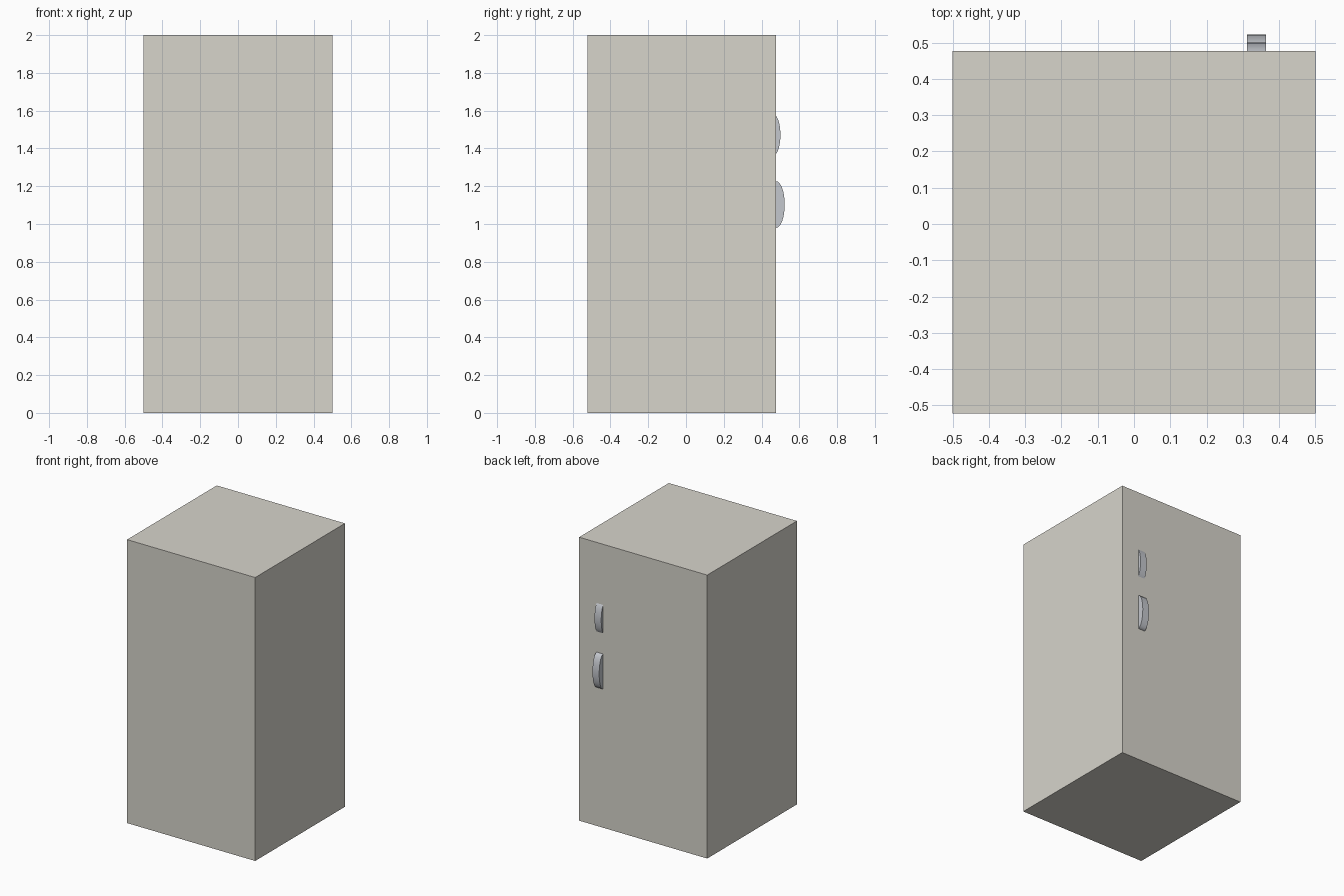
import bpy, bmesh, math

if "Cube" in bpy.data.objects:
    bpy.data.objects.remove(bpy.data.objects["Cube"])

FRONT = 0.4775   # door plane


def material(name, rgb):
    m = bpy.data.materials.new(name)
    m.diffuse_color = (*rgb, 1)
    m.use_nodes = True
    m.node_tree.nodes["Principled BSDF"].inputs["Base Color"].default_value = m.diffuse_color
    return m


def add_object(name, bm, mat):
    bmesh.ops.recalc_face_normals(bm, faces=bm.faces)
    mesh = bpy.data.meshes.new(name)
    bm.to_mesh(mesh)
    bm.free()
    mesh.materials.append(mat)
    ob = bpy.data.objects.new(name, mesh)
    bpy.context.collection.objects.link(ob)
    return ob


def handle(name, z_mid, half_height, y_centre, y_tip, mat):
    # elliptical bow rising from the door plane, extruded across x
    ry = y_tip - y_centre
    start = math.asin((FRONT - y_centre) / ry)
    rz = half_height / math.cos(start)
    n = 16
    bm = bmesh.new()
    verts = []
    for i in range(n + 1):
        a = start + (math.pi - 2 * start) * i / n
        verts.append(bm.verts.new((0.312, y_centre + ry * math.sin(a), z_mid + rz * math.cos(a))))
    face = bm.faces.new(verts)
    side = bmesh.ops.extrude_face_region(bm, geom=[face], use_keep_orig=True)
    moved = [v for v in side["geom"] if isinstance(v, bmesh.types.BMVert)]
    bmesh.ops.translate(bm, verts=moved, vec=(0.052, 0, 0))
    ob = add_object(name, bm, mat)
    bpy.ops.object.select_all(action="DESELECT")
    ob.select_set(True)
    bpy.context.view_layer.objects.active = ob
    bpy.ops.object.shade_smooth_by_angle(angle=math.radians(40))


enamel = material("enamel", (0.68, 0.66, 0.60))
metal = material("metal", (0.55, 0.57, 0.61))

# Cabinet with flush doors
bm = bmesh.new()
bmesh.ops.create_cube(bm, size=1)
bmesh.ops.scale(bm, verts=bm.verts, vec=(1, 1, 2))
bmesh.ops.translate(bm, verts=bm.verts, vec=(0, FRONT - 0.5, 1))
add_object("refrigerator_cabinet", bm, enamel)

# Door handles
handle("lower_door_handle", 1.103, 0.123, FRONT, 0.5225, metal)
handle("upper_door_handle", 1.472, 0.10, 0.457, 0.5, metal)
